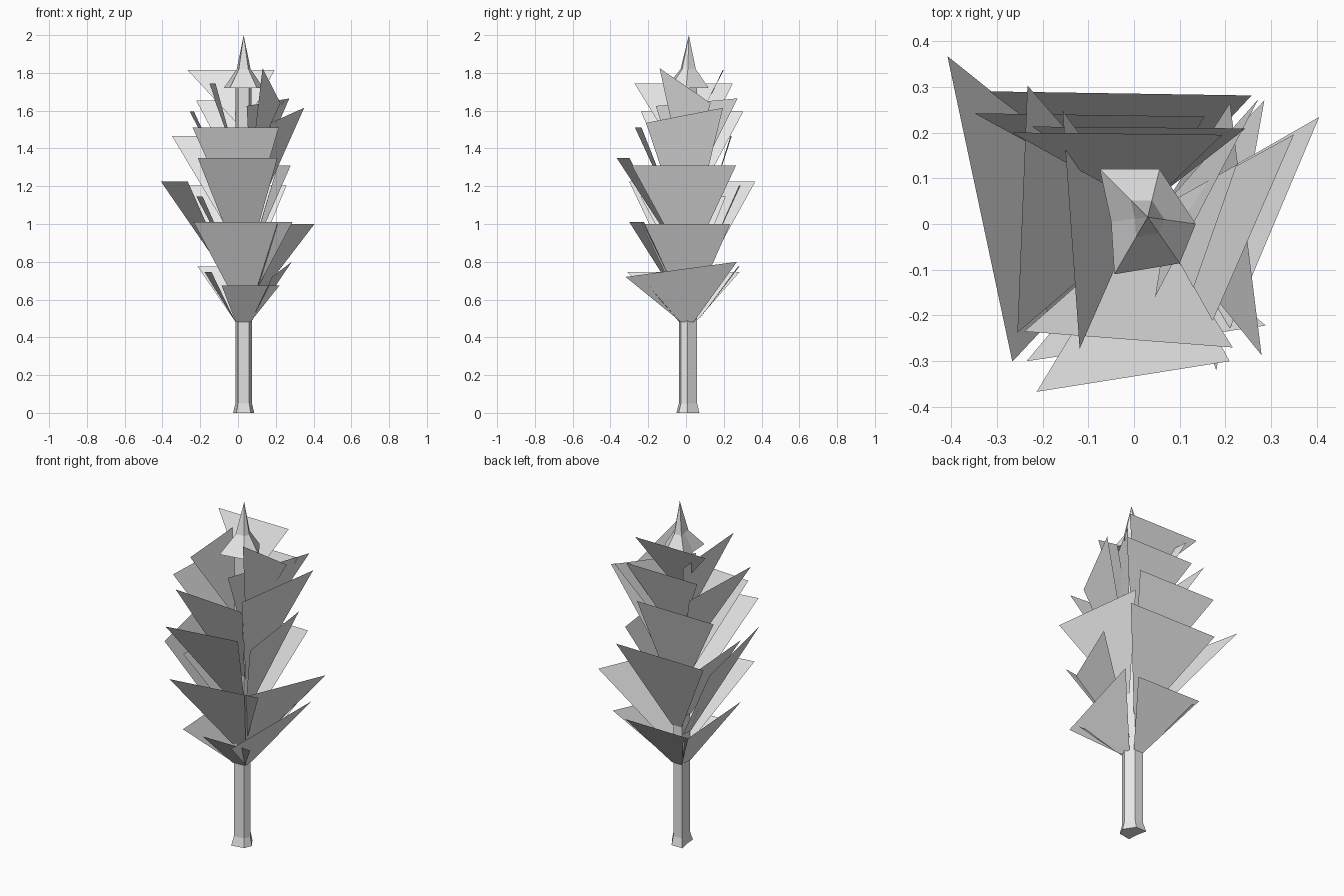
import bpy

grey = bpy.data.materials.new("plain grey")
grey.diffuse_color = (0.8, 0.8, 0.8, 1)
CX, CY = 0.03, 0.015


def make(name, verts, faces):
    mesh = bpy.data.meshes.new(name)
    mesh.from_pydata(verts, [], faces)
    mesh.materials.append(grey)
    mesh.update()
    obj = bpy.data.objects.new(name, mesh)
    bpy.context.collection.objects.link(obj)


# Trunk with flared foot and pointed crown: one irregular section, scaled by height
section = [(-.075, .12), (-.05, .005), (-.043, -.11), (.1, -.086), (.135, 0), (.056, .12)]
levels = [(0, .53), (.05, .42), (1.72, .40), (1.72, 1), (1.82, .35)]
n = len(section)
verts = [(CX + (x - CX) * s, CY + (y - CY) * s, z) for z, s in levels for x, y in section]
faces = [tuple(reversed(range(n)))]
for k in range(len(levels) - 1):
    for i in range(n):
        j = (i + 1) % n
        faces.append((k * n + i, k * n + j, (k + 1) * n + j, (k + 1) * n + i))
top = (len(levels) - 1) * n
verts.append((CX, CY, 2.0))
faces += [(top + i, top + (i + 1) % n, len(verts) - 1) for i in range(n)]
make("trunk", verts, faces)

# Leaves: narrow edge on the trunk at base height, wide edge between two outer corners
roots = {
    "front": ((-.012, -.035), (.065, -.03)),
    "right": ((.068, -.025), (.065, .04)),
    "back": ((-.012, .058), (.05, .058)),
    "left": ((-.012, -.03), (-.012, .05)),
}
leaves = {
    "front": [
        (.48, (-.087, -.2, .675), (.22, -.2, .675)),
        (.59, (-.235, -.30, 1.01), (.288, -.222, 1.01)),
        (.84, (-.213, -.367, 1.35), (.209, -.30, 1.35)),
        (1.0, (-.24, -.235, 1.51), (.216, -.27, 1.51)),
    ],
    "right": [
        (.48, (.18, -.32, .72), (.285, .27, .80)),
        (.56, (.207, -.235, 1.0), (.405, .234, 1.0)),
        (.83, (.279, -.287, 1.31), (.21, .265, 1.31)),
        (.98, (.172, -.212, 1.535), (.35, .196, 1.615)),
        (1.2, (.046, -.16, 1.625), (.272, .273, 1.665)),
        (1.3, (.13, -.14, 1.825), (.225, .13, 1.64)),
    ],
    "back": [
        (.48, (-.214, .283, .775), (.2, .275, .775)),
        (.7, (-.316, .29, 1.205), (.257, .281, 1.205)),
        (.9, (-.349, .242, 1.465), (.154, .235, 1.465)),
        (1.26, (-.222, .213, 1.655), (.244, .209, 1.655)),
        (1.54, (-.267, .2, 1.815), (.193, .195, 1.815)),
    ],
    "left": [
        (.48, (-.14, -.31, .745), (-.177, .283, .745)),
        (.65, (-.266, -.301, 1.225), (-.408, .367, 1.225)),
        (.75, (-.187, -.24, 1.145), (-.22, .21, 1.145)),
        (1.12, (-.255, -.238, 1.595), (-.233, .303, 1.595)),
        (1.35, (-.119, -.273, 1.745), (-.156, .248, 1.745)),
    ],
}
for side, tiers in leaves.items():
    (ax, ay), (bx, by) = roots[side]
    for i, (z, p, q) in enumerate(tiers, 1):
        make(f"{side}_leaf_{i}", [(ax, ay, z), (bx, by, z), q, p], [(0, 1, 2, 3)])
